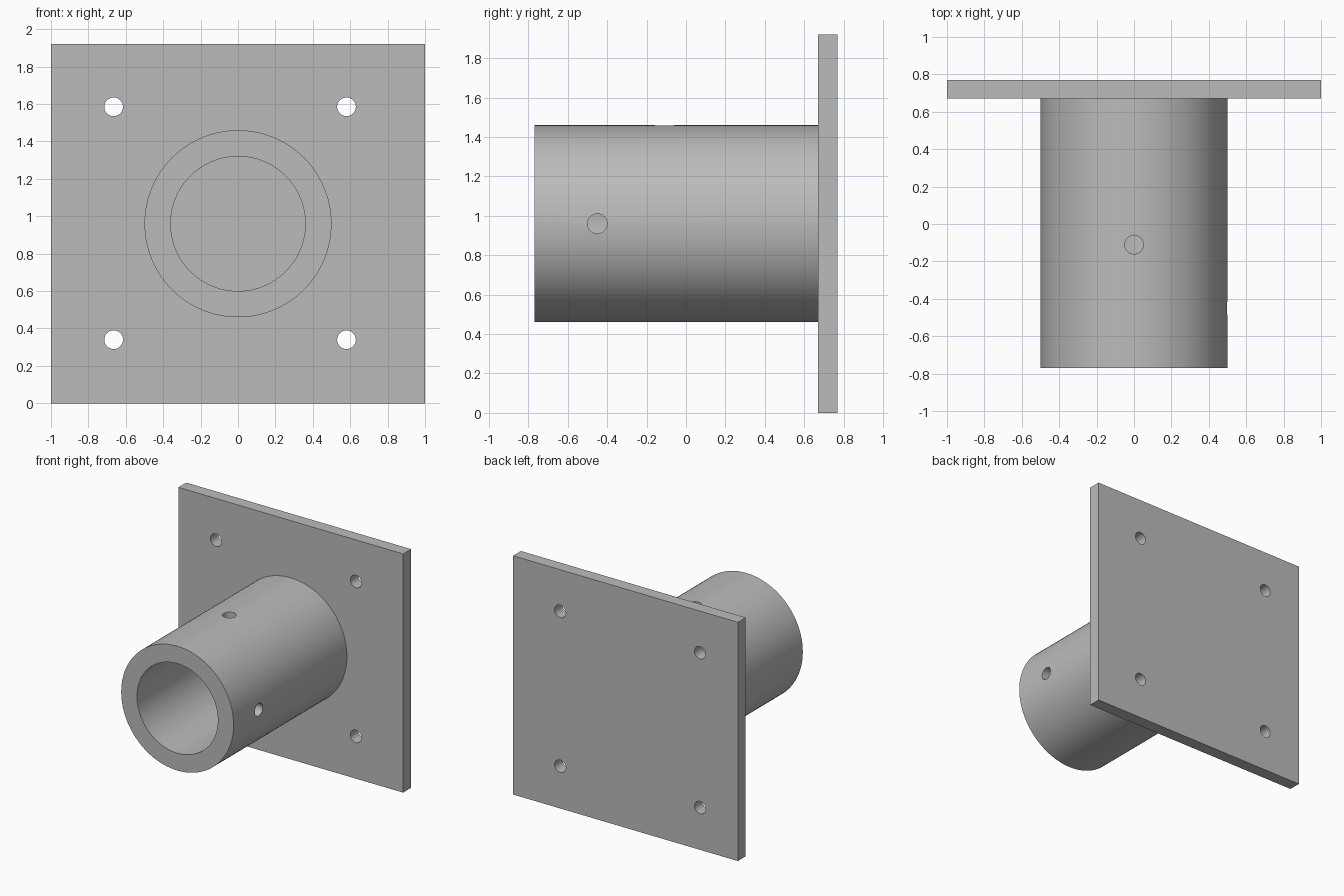
import bpy, math
from mathutils import Matrix, Vector

cube = bpy.data.objects.get("Cube")
if cube:
    bpy.data.objects.remove(cube, do_unlink=True)

metal = bpy.data.materials.new("grey metal")
metal.use_nodes = True
grey = (0.5, 0.5, 0.5, 1)
metal.diffuse_color = grey
metal.node_tree.nodes["Principled BSDF"].inputs["Base Color"].default_value = grey

PLATE_FRONT, BACK, FRONT = 0.67, 0.77, -0.77
MID_Z, HOLE_R = 0.96, 0.05


def cylinder(name, start, end, radius, sides):
    """Cylinder running between two points."""
    a, b = Vector(start), Vector(end)
    bpy.ops.mesh.primitive_cylinder_add(vertices=sides, radius=radius, depth=(b - a).length)
    ob = bpy.context.object
    ob.name = name
    turn = (b - a).to_track_quat('Z', 'Y').to_matrix().to_4x4()
    ob.data.transform(Matrix.Translation((a + b) / 2) @ turn)
    ob.data.materials.append(metal)
    return ob


def cut(target, cutters):
    """Bore the cutters out of the target and remove them."""
    for c in cutters:
        c.hide_render = True
        mod = target.modifiers.new("bore", 'BOOLEAN')
        mod.operation, mod.solver, mod.object = 'DIFFERENCE', 'EXACT', c
        bpy.context.view_layer.objects.active = target
        bpy.ops.object.modifier_apply(modifier=mod.name)
        bpy.data.objects.remove(c, do_unlink=True)


def smooth(ob):
    bpy.ops.object.select_all(action='DESELECT')
    ob.select_set(True)
    bpy.context.view_layer.objects.active = ob
    bpy.ops.object.shade_smooth_by_angle(angle=math.radians(30))


# Square mounting plate with four bolt holes, set slightly off centre
bpy.ops.mesh.primitive_cube_add(size=1)
plate = bpy.context.object
plate.name = "mounting_plate"
plate.data.transform(Matrix.Translation((0, (PLATE_FRONT + BACK) / 2, MID_Z))
                     @ Matrix.Diagonal((2, BACK - PLATE_FRONT, 2 * MID_Z, 1)))
plate.data.materials.append(metal)
cut(plate, [cylinder("bolt_hole", (x, 0.5, z), (x, 1, z), HOLE_R, 32)
            for x in (-0.665, 0.58) for z in (0.34, 1.585)])
smooth(plate)

# Tube, open at the front, with a screw hole in its left wall and its top
tube = cylinder("socket_tube", (0, FRONT, MID_Z), (0, PLATE_FRONT, MID_Z), 0.5, 96)
cut(tube, [
    cylinder("tube_bore", (0, -1, MID_Z), (0, 1, MID_Z), 0.36, 96),
    cylinder("side_hole", (0.2, -0.45, MID_Z), (0.7, -0.45, MID_Z), HOLE_R, 32),
    cylinder("top_hole", (0, -0.11, MID_Z + 0.2), (0, -0.11, MID_Z + 0.7), HOLE_R, 32),
])
smooth(tube)
